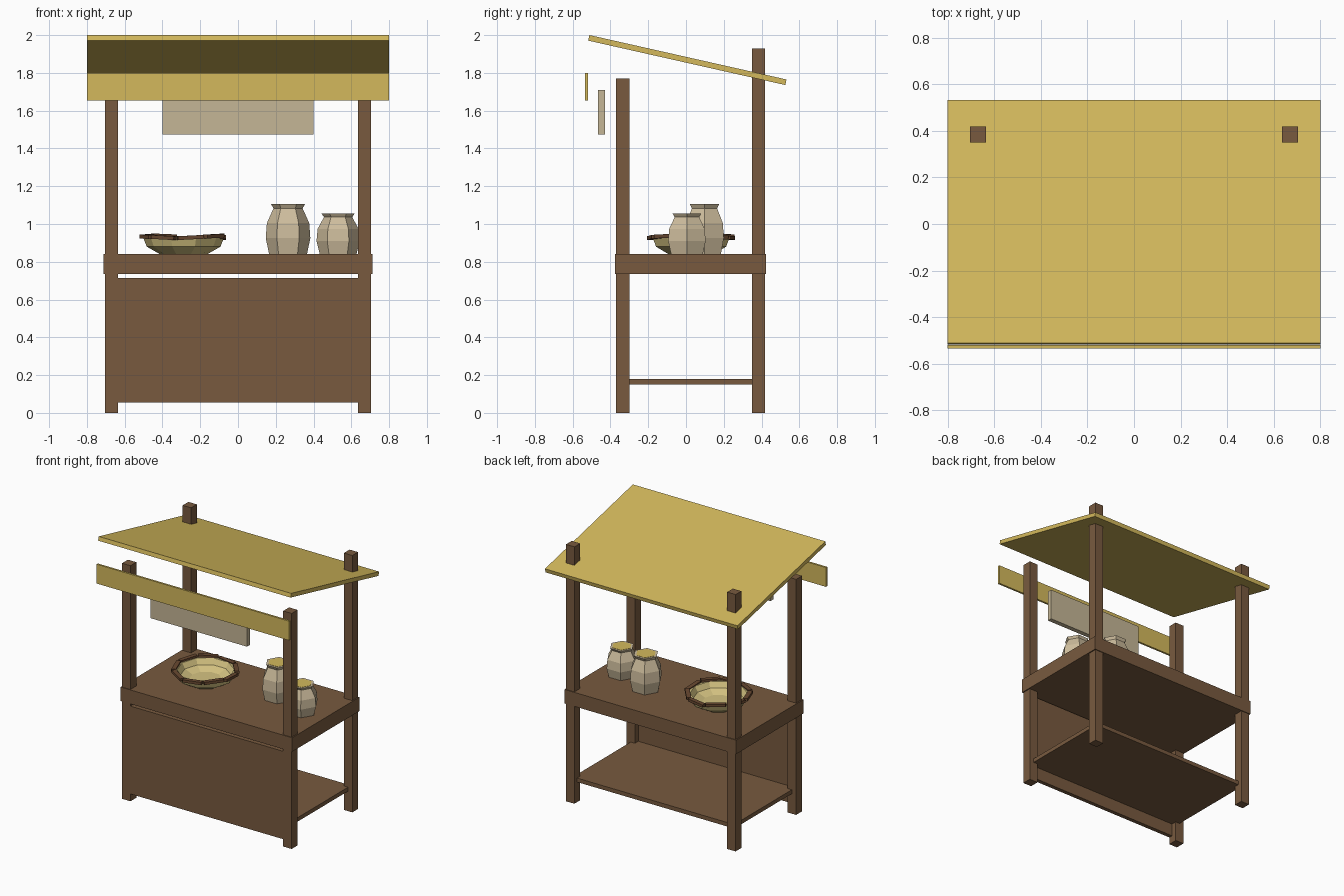
import bpy, bmesh, math, random
from mathutils import Matrix

random.seed(4)
cube = bpy.data.objects.get("Cube")
if cube:
    bpy.data.objects.remove(cube, do_unlink=True)


def make_material(name, rgb):
    """Flat material from sRGB 0-255 values."""
    col = [((c / 255 + 0.055) / 1.055) ** 2.4 for c in rgb] + [1]
    mat = bpy.data.materials.new(name)
    mat.use_nodes = True
    mat.diffuse_color = col
    mat.node_tree.nodes["Principled BSDF"].inputs["Base Color"].default_value = col
    return mat


wood = make_material("brown wood", (120, 90, 63))
dark_wood = make_material("dark brown", (104, 72, 48))
straw = make_material("straw yellow", (212, 185, 92))
cream = make_material("pale linen", (197, 182, 150))
clay = make_material("pale clay", (206, 189, 157))
wicker = make_material("light wicker", (214, 196, 130))


def add_object(name, bm, mat):
    mesh = bpy.data.meshes.new(name)
    bmesh.ops.recalc_face_normals(bm, faces=bm.faces)
    bm.to_mesh(mesh)
    bm.free()
    mesh.materials.append(mat)
    ob = bpy.data.objects.new(name, mesh)
    bpy.context.collection.objects.link(ob)
    return ob


def box(name, xs, ys, zs, mat):
    """Box from min/max pairs, with its origin at its centre."""
    bm = bmesh.new()
    bmesh.ops.create_cube(bm, size=1)
    bmesh.ops.scale(bm, vec=[b - a for a, b in (xs, ys, zs)], verts=bm.verts)
    ob = add_object(name, bm, mat)
    ob.location = [(a + b) / 2 for a, b in (xs, ys, zs)]
    return ob


def lathe(name, profile, sides, location, mat):
    """Faceted turned shape from (radius, height) points, capped at both ends."""
    bm = bmesh.new()
    rings = []
    for r, z in profile:
        angles = [2 * math.pi * i / sides for i in range(sides)]
        rings.append([bm.verts.new((r * math.cos(a), r * math.sin(a), z)) for a in angles])
    for low, high in zip(rings, rings[1:]):
        for i in range(sides):
            j = (i + 1) % sides
            bm.faces.new((low[i], low[j], high[j], high[i]))
    bm.faces.new(rings[0])
    bm.faces.new(rings[-1])
    ob = add_object(name, bm, mat)
    ob.location = location
    return ob


# Four posts, the back pair taller
for side, s in (("left", 1), ("right", -1)):
    xs = sorted((s * 0.635, s * 0.705))
    box(f"front_post_{side}", xs, (-0.37, -0.30), (0, 1.77), wood)
    box(f"back_post_{side}", xs, (0.35, 0.418), (0, 1.93), wood)

# Counter, front panel and lower shelf
counter_top = 0.84
box("counter", (-0.713, 0.713), (-0.376, 0.424), (0.735, counter_top), wood)
box("front_panel", (-0.67, 0.67), (-0.37, -0.34), (0.055, 0.715), wood)
box("lower_shelf", (-0.67, 0.67), (-0.34, 0.385), (0.15, 0.18), wood)

# Sloping roof, fascia board and hanging sign board
roof = box("roof", (-0.8, 0.8), (-0.528, 0.542), (1.853, 1.883), straw)
roof.rotation_euler.x = math.radians(-12.7)
box("fascia_board", (-0.8, 0.8), (-0.535, -0.52), (1.655, 1.80), straw)
box("sign_board", (-0.4, 0.4), (-0.465, -0.43), (1.475, 1.71), cream)

# Six-sided jars with straw stoppers
jar_profile = [(0.1, 0), (0.118, 0.085), (0.112, 0.165), (0.077, 0.243), (0.09, 0.265)]
for name, x, y, wide, tall in (("tall_jar", 0.265, 0.098, 1, 1),
                               ("short_jar", 0.53, 0.005, 0.97, 0.81)):
    at = (x, y, counter_top)
    lathe(name, [(r * wide, z * tall) for r, z in jar_profile], 6, at, clay)
    lid = [(0.072 * wide, 0.263 * tall), (0.072 * wide, 0.265 * tall + 0.002)]
    lathe(name + "_stopper", lid, 6, at, straw)

# Wide open bowl
bowl_at = (-0.288, 0.027, counter_top)
bowl_profile = [(0.125, 0), (0.195, 0.04), (0.215, 0.09),
                (0.195, 0.09), (0.172, 0.05), (0.11, 0.025)]
lathe("bowl", bowl_profile, 10, bowl_at, wicker)

# Ring of slightly uneven strips around the bowl rim
bm = bmesh.new()
count = 9
for i in range(count):
    place = (Matrix.Translation((0, 0, 0.09 + random.uniform(-0.004, 0.008)))
             @ Matrix.Rotation(2 * math.pi * i / count, 4, "Z")
             @ Matrix.Translation((0.208, 0, 0))
             @ Matrix.Rotation(random.uniform(-0.06, 0.06), 4, "X")
             @ Matrix.Diagonal((0.032, 0.138, 0.02, 1)))
    bmesh.ops.create_cube(bm, size=1, matrix=place)
rim = add_object("bowl_rim_strips", bm, dark_wood)
rim.location = bowl_at
